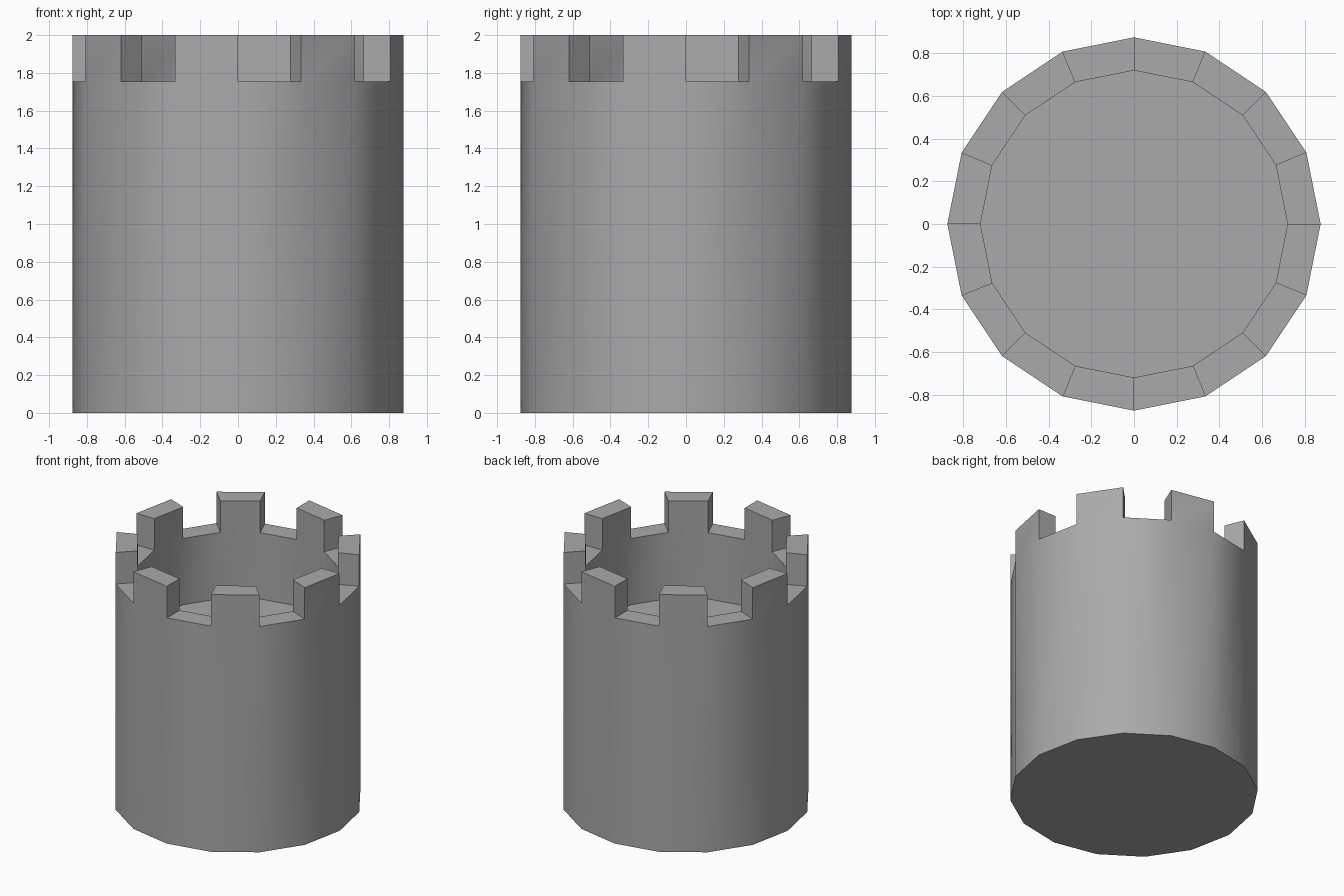
import bpy, bmesh
from math import cos, sin, tau, radians

if "Cube" in bpy.data.objects:
    bpy.data.objects.remove(bpy.data.objects["Cube"])

SIDES = 16
R_OUT, R_IN = 0.875, 0.72
WALL_Z, TOP_Z, FLOOR_Z = 1.755, 2.0, 1.24

bm = bmesh.new()


def ring(radius, z):
    return [bm.verts.new((radius * cos(tau * i / SIDES), radius * sin(tau * i / SIDES), z))
            for i in range(SIDES)]


def bridge(lower, upper):
    return [bm.faces.new((lower[i], lower[(i + 1) % SIDES], upper[(i + 1) % SIDES], upper[i]))
            for i in range(SIDES)]


# Outer wall, rim, inner wall, underside and sunken floor
base = ring(R_OUT, 0)
outer = ring(R_OUT, WALL_Z)
inner = ring(R_IN, WALL_Z)
floor = ring(R_IN, FLOOR_Z)
bridge(base, outer)
rim = bridge(outer, inner)
bridge(inner, floor)
bm.faces.new(base[::-1])
bm.faces.new(floor)

# Battlements: raise every second rim segment
raised = bmesh.ops.extrude_face_region(bm, geom=rim[1::2])["geom"]
for v in raised:
    if isinstance(v, bmesh.types.BMVert):
        v.co.z = TOP_Z
bmesh.ops.delete(bm, geom=[f for f in rim[1::2] if f.is_valid], context='FACES_ONLY')
bmesh.ops.recalc_face_normals(bm, faces=bm.faces[:])

mesh = bpy.data.meshes.new("round_tower")
bm.to_mesh(mesh)
bm.free()
tower = bpy.data.objects.new("round_tower", mesh)
bpy.context.collection.objects.link(tower)

# Dark grey stone
stone = bpy.data.materials.new("dark_stone")
stone.diffuse_color = (0.4, 0.4, 0.4, 1)
stone.use_nodes = True
stone.node_tree.nodes["Principled BSDF"].inputs["Base Color"].default_value = stone.diffuse_color
mesh.materials.append(stone)

# Smooth round walls with sharp corners
bpy.context.view_layer.objects.active = tower
tower.select_set(True)
bpy.ops.object.shade_smooth_by_angle(angle=radians(30))
